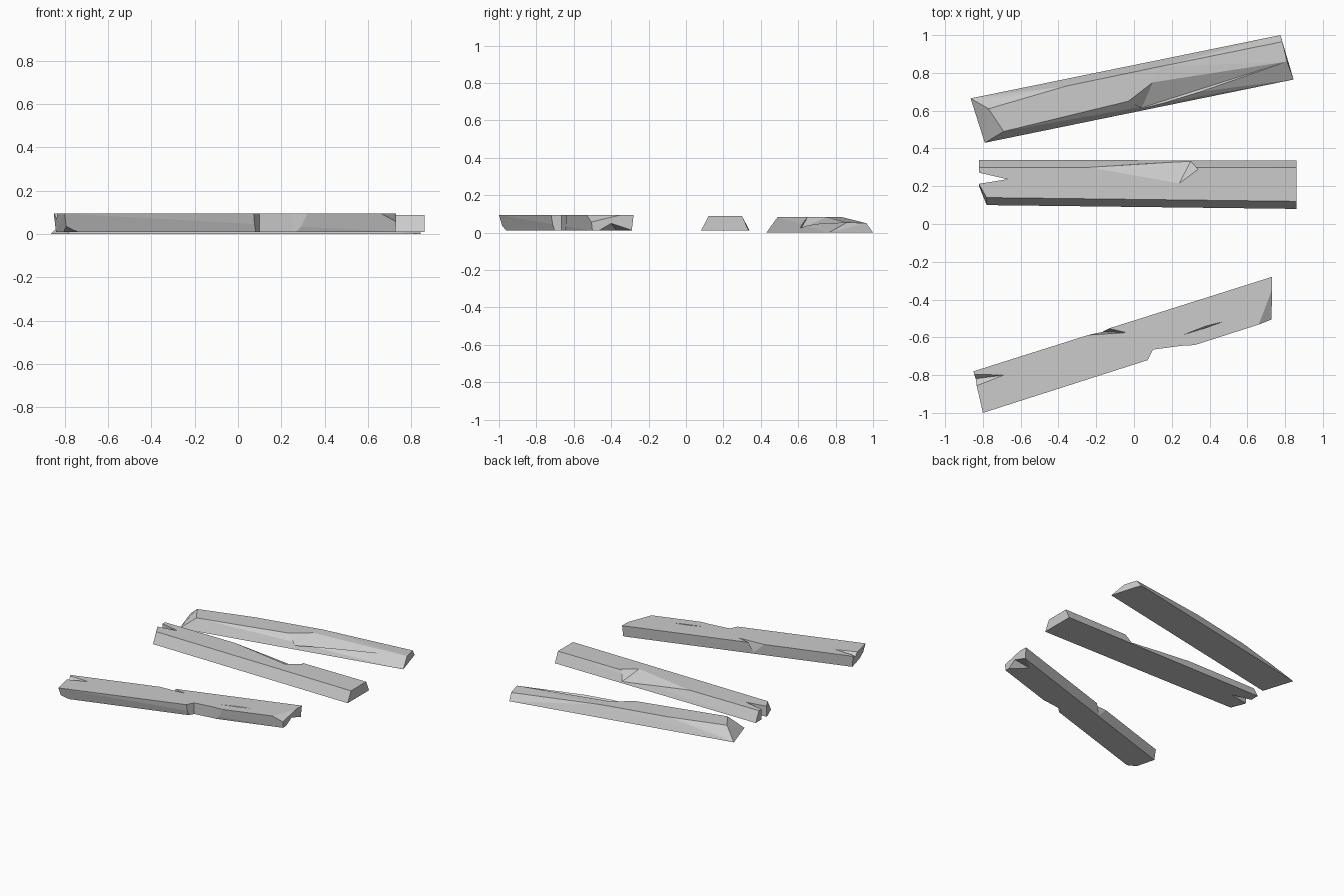
import bpy
import bmesh

cube = bpy.data.objects.get("Cube")
if cube:
    bpy.data.objects.remove(cube, do_unlink=True)

# One flat grey for all planks
grey = bpy.data.materials.new("plain_grey")
grey.use_nodes = True
grey.diffuse_color = (0.6, 0.6, 0.6, 1)
grey.node_tree.nodes["Principled BSDF"].inputs["Base Color"].default_value = grey.diffuse_color


def hull_object(name, points):
    """Closed, flat-faced solid wrapped around a few corner points."""
    bm = bmesh.new()
    for point in points:
        bm.verts.new(point)
    result = bmesh.ops.convex_hull(bm, input=bm.verts)
    loose = {g for g in result["geom_interior"] + result["geom_unused"]
             if isinstance(g, bmesh.types.BMVert)}
    bmesh.ops.delete(bm, geom=list(loose), context="VERTS")
    bmesh.ops.dissolve_limit(bm, angle_limit=0.01, verts=bm.verts, edges=bm.edges)
    bmesh.ops.recalc_face_normals(bm, faces=bm.faces)
    mesh = bpy.data.meshes.new(name)
    bm.to_mesh(mesh)
    bm.free()
    mesh.materials.append(grey)
    obj = bpy.data.objects.new(name, mesh)
    bpy.context.scene.collection.objects.link(obj)
    return obj


def level(z, *corners):
    """Lift plan corners to one height."""
    return [(x, y, z) for x, y in corners]


def prism(low, high, *corners):
    return level(low, *corners) + level(high, *corners)


def chip(plank, points):
    """Break a piece off a plank with a temporary hull-shaped cutter."""
    cutter = hull_object("chip_cutter", points)
    cutter.hide_render = True
    cut = plank.modifiers.new("chip", "BOOLEAN")
    cut.operation = "DIFFERENCE"
    cut.solver = "EXACT"
    cut.object = cutter
    bpy.context.view_layer.objects.active = plank
    bpy.ops.object.modifier_apply(modifier=cut.name)
    bpy.data.objects.remove(cutter, do_unlink=True)


# Front plank: nearly straight sides, chipped ends
top, base = 0.094, 0.01
front_plank = hull_object(
    "front_plank",
    level(top, (-0.85, -0.78), (-0.8, -1), (0.73, -0.51), (0.73, -0.28))
    + level(base, (-0.84, -0.785), (-0.79, -0.975), (0.727, -0.5), (0.727, -0.29)))
# Broken bite in the front edge
chip(front_plank, prism(-0.1, 0.2, (0.07, -0.725), (0.1, -0.665), (0.25, -0.645),
                        (0.34, -0.64), (0.2, -0.85)))
# Sliver in the back edge
chip(front_plank, level(top, (-0.28, -0.59), (-0.04, -0.575))
     + [(-0.2, -0.57, 0), (-0.19, -0.52, 0.15)])
# Split at the left end
chip(front_plank, level(top, (-0.69, -0.8), (-0.83, -0.855), (-0.86, -0.795))
     + [(-0.845, -0.82, 0.065), (-0.95, -0.83, 0.2)])
# Lower corner at the left end
chip(front_plank, level(base, (-0.81, -0.92), (-0.74, -0.96))
     + [(-0.798, -0.99, 0.04), (-0.85, -1.1, -0.1)])
# Upper and lower breaks at the right end
chip(front_plank, [(0.73, -0.35, top), (0.66, -0.533, top), (0.73, -0.51, 0.055),
                   (0.9, -0.6, 0.3)])
chip(front_plank, [(0.73, -0.47, base), (0.73, -0.4, 0.05), (0.73, -0.28, base),
                   (0.62, -0.37, base), (0.9, -0.38, -0.1)])
# Shallow groove on top
chip(front_plank, level(top, (0.26, -0.587), (0.47, -0.518), (0.38, -0.54))
     + [(0.38, -0.55, 0.083), (0.37, -0.55, 0.2)])

# Middle plank: sloping long sides and a split left end
top = 0.088
middle_plank = hull_object(
    "middle_plank",
    level(base, (-0.82, 0.34), (0.86, 0.335), (0.86, 0.08), (-0.78, 0.1), (-0.82, 0.2))
    + level(top, (-0.82, 0.3), (0.86, 0.3), (0.86, 0.12), (-0.78, 0.14), (-0.82, 0.21)))
chip(middle_plank, prism(-0.1, 0.2, (-0.67, 0.237), (-0.9, 0.29), (-0.9, 0.2)))
# Long flake off the back edge
chip(middle_plank, level(top, (-0.24, 0.3), (0.24, 0.215), (0.34, 0.29))
     + [(0.3, 0.333, 0.02), (0.1, 0.5, 0.3)])

# Back plank: slanted left end, top falling away to the right
top = 0.083
crest, tip = (0.1, 0.75), (0.81, 0.86, 0.055)
back_plank = hull_object(
    "back_plank",
    level(0, (-0.865, 0.665), (0.775, 1), (0.845, 0.765), (-0.79, 0.43))
    + level(top, (-0.69, 0.49), (-0.77, 0.61), (-0.36, 0.73), (0.13, 0.832),
            (-0.03, 0.65), crest)
    + [(0.785, 0.965, 0.05), tip, (-0.67, 0.675, 0.05)])
# Flake off the front edge
chip(back_plank, level(top, (-0.03, 0.65), crest)
     + [tip, (0.04, 0.615, 0.02), (0.6, 0.4, 0.4)])
